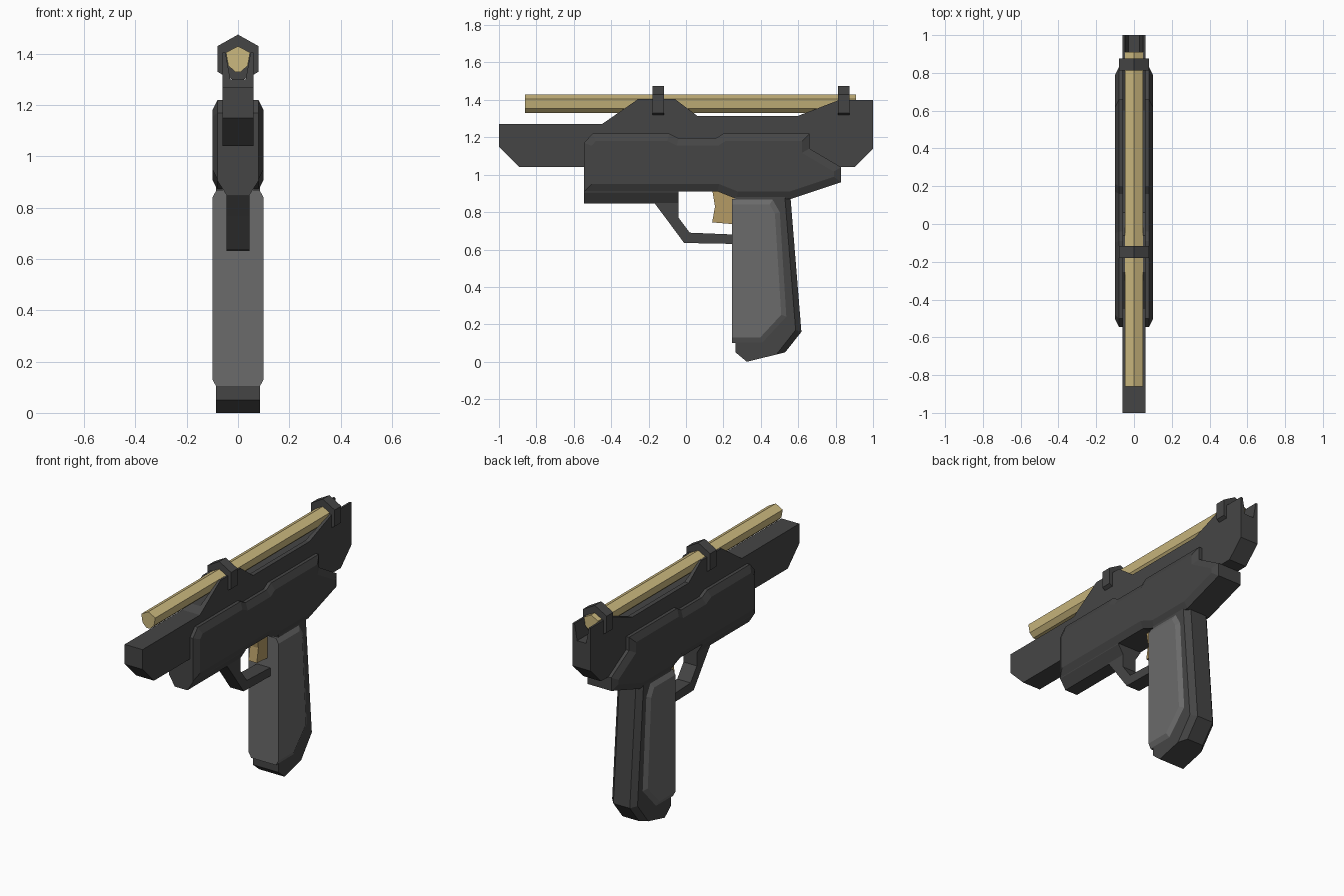
import bpy, bmesh

cube = bpy.data.objects.get("Cube")
if cube:
    bpy.data.objects.remove(cube)


def material(name, r, g, b):
    m = bpy.data.materials.new(name)
    m.use_nodes = True
    m.diffuse_color = (r, g, b, 1)
    m.node_tree.nodes["Principled BSDF"].inputs["Base Color"].default_value = (r, g, b, 1)
    return m


dark = material("dark grey", 0.06, 0.06, 0.06)
grey = material("grip grey", 0.145, 0.145, 0.145)
tan = material("pale tan", 0.6, 0.48, 0.21)
ochre = material("ochre", 0.46, 0.33, 0.13)


def finish(bm, name, mat):
    bmesh.ops.recalc_face_normals(bm, faces=bm.faces)
    mesh = bpy.data.meshes.new(name)
    bm.to_mesh(mesh)
    bm.free()
    mesh.materials.append(mat)
    ob = bpy.data.objects.new(name, mesh)
    bpy.context.collection.objects.link(ob)
    return ob


def extrude(points, offset):
    bm = bmesh.new()
    face = bm.faces.new([bm.verts.new(p) for p in points])
    new = bmesh.ops.extrude_face_region(bm, geom=[face])["geom"]
    bmesh.ops.translate(bm, vec=offset, verts=[v for v in new if isinstance(v, bmesh.types.BMVert)])
    bmesh.ops.recalc_face_normals(bm, faces=bm.faces)
    return bm


def slab(name, outline, half, mat, inset=0, rise=0, flat_front=None, chamfer_behind=None):
    """Side outline (y, z) given a width, with optional raised bevelled cheeks."""
    bm = extrude([(-half, y, z) for y, z in outline], (2 * half, 0, 0))
    caps = [f for f in bm.faces if abs(f.normal.x) > 0.9]
    if inset:
        for cap in caps:
            bmesh.ops.inset_region(bm, faces=[cap], thickness=inset, depth=rise, use_even_offset=True)
    if flat_front is not None:
        for v in bm.verts:
            if v.co.y < flat_front + inset + 0.01:
                v.co.y = flat_front
    if chamfer_behind is not None:
        edges = {e for f in caps for e in f.edges if all(v.co.y > chamfer_behind for v in e.verts)}
        bmesh.ops.bevel(bm, geom=list(edges), offset=0.03, segments=1, affect='EDGES')
    return finish(bm, name, mat)


def bar(name, section, y0, y1, mat):
    """Half cross-section (x, z), top to bottom, mirrored and run along y."""
    mirrored = [(-x, z) for x, z in reversed(section) if x > 0]
    return finish(extrude([(x, y0, z) for x, z in section + mirrored], (0, y1 - y0, 0)), name, mat)


# Slide with a channel along its raised top
slide = slab("slide", [(-1, 1.27), (-0.45, 1.27), (-0.255, 1.405), (-0.06, 1.405), (0.06, 1.315),
                       (0.6, 1.315), (0.82, 1.4), (1, 1.4), (1, 1.14), (0.9, 1.04),
                       (-0.89, 1.04), (-1, 1.15)], 0.06, dark)
cutter = bar("channel_cutter", [(0.055, 1.5), (0.048, 1.4), (0.03, 1.3)], -0.6, 1.2, dark)
cutter.hide_render = True
cutter.hide_viewport = True
cut = slide.modifiers.new("channel", 'BOOLEAN')
cut.operation = 'DIFFERENCE'
cut.object = cutter
cut.solver = 'EXACT'

# Frame with bevelled cheeks, and the rail below its front
slab("frame", [(-0.545, 0.91), (-0.545, 1.17), (-0.5, 1.22), (-0.09, 1.22), (-0.04, 1.195),
               (0.16, 1.195), (0.2, 1.22), (0.66, 1.22), (0.66, 1.14), (0.83, 1.04),
               (0.83, 0.96), (0.56, 0.87), (0.27, 0.87), (0.17, 0.91)], 0.08, dark, 0.04, 0.02)
bar("front_rail", [(0.08, 0.92), (0.08, 0.905), (0.042, 0.845)], -0.545, -0.04, dark)

# Grip and its lighter wrap
slab("grip_core", [(0.265, 0.1), (0.265, 0.05), (0.325, 0), (0.53, 0.05), (0.617, 0.16),
                   (0.557, 0.9), (0.265, 0.9)], 0.085, dark, chamfer_behind=0.525)
slab("grip_wrap", [(0.245, 0.1), (0.41, 0.1), (0.54, 0.24), (0.505, 0.8), (0.465, 0.87),
                   (0.245, 0.87)], 0.083, grey, 0.03, 0.017, flat_front=0.245)

# Trigger and guard
slab("trigger_guard", [(-0.17, 0.85), (-0.11, 0.77), (-0.01, 0.635), (0.26, 0.63), (0.26, 0.68),
                       (0.02, 0.69), (-0.04, 0.77), (-0.04, 0.85)], 0.045, dark)
slab("trigger", [(0.14, 0.92), (0.155, 0.83), (0.14, 0.745), (0.26, 0.735), (0.26, 0.92)],
     0.028, ochre)

# Top tube and the two hexagonal bands that hold it
bar("top_tube", [(0, 1.43), (0.047, 1.405), (0.038, 1.355), (0.012, 1.33)], -0.86, 0.91, tan)
for name, y in (("front_band", -0.18), ("rear_band", 0.812)):
    bar(name, [(0, 1.475), (0.08, 1.43), (0.08, 1.33), (0.055, 1.315), (0, 1.29)], y, y + 0.063, dark)
